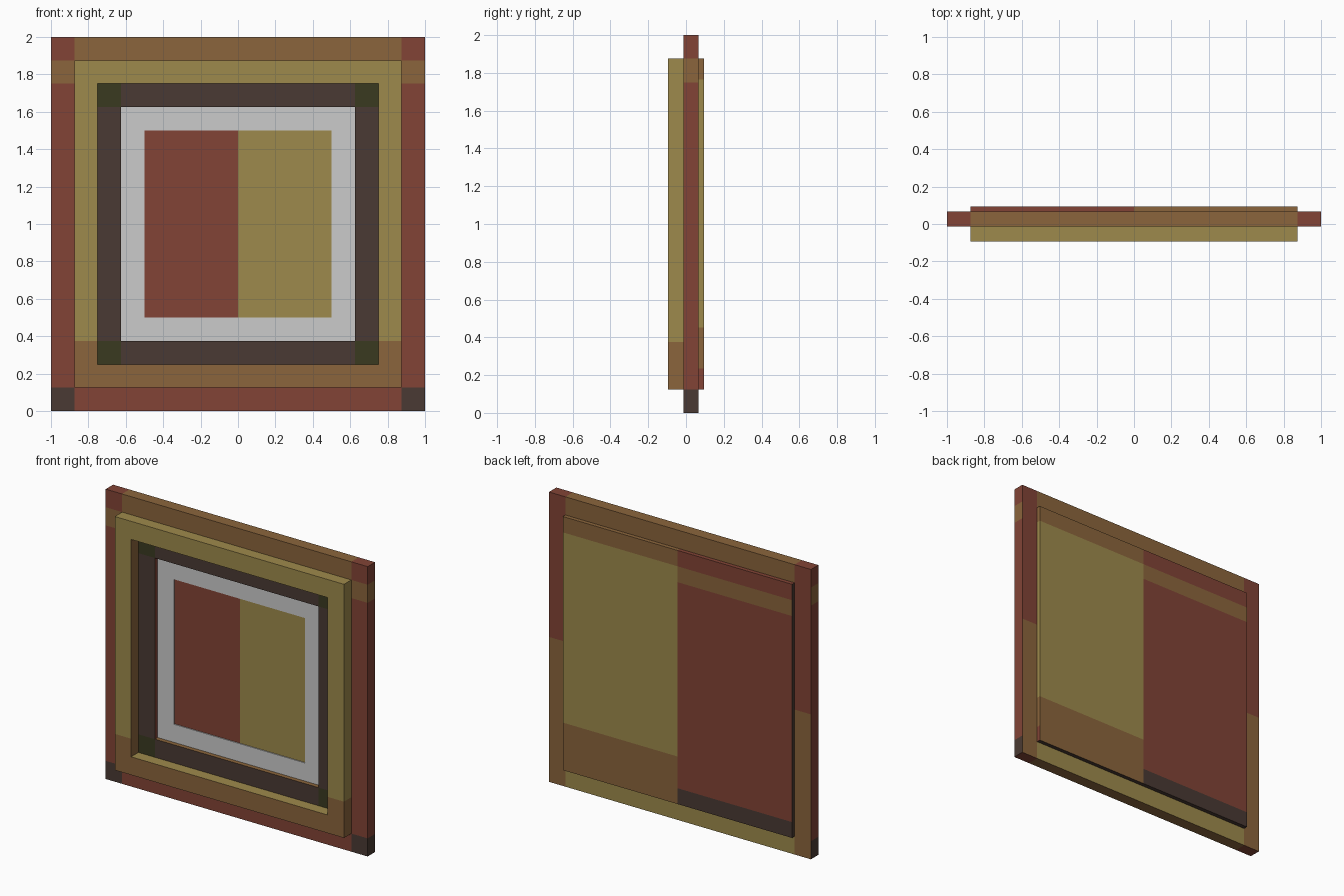
import bpy
import bmesh
from mathutils import Vector

if "Cube" in bpy.data.objects:
    bpy.data.objects.remove(bpy.data.objects["Cube"], do_unlink=True)


def linear(v):
    v /= 255
    return v / 12.92 if v <= 0.04045 else ((v + 0.055) / 1.055) ** 2.4


def material(name, *rgb):
    mat = bpy.data.materials.new(name)
    colour = tuple(linear(v) for v in rgb) + (1.0,)
    mat.use_nodes = True
    mat.diffuse_color = colour
    mat.node_tree.nodes["Principled BSDF"].inputs["Base Color"].default_value = colour
    return mat


PALETTE = [
    material("red_wood", 130, 68, 54),
    material("brown_wood", 139, 101, 60),
    material("tan_wood", 158, 138, 76),
    material("dark_wood", 74, 58, 51),
    material("dark_green", 58, 58, 32),
    material("pale_mat", 203, 203, 203),
]
RED, BROWN, TAN, DARK, GREEN, PALE = range(6)
MIDDLE = 1.0  # height of the centre


def panel(name, outer, inner, front, back, rule, z_cuts=(), x_cuts=()):
    """Square slab, or a square ring when inner > 0, coloured by a rule."""
    bm = bmesh.new()
    steps = [-outer, -inner, inner, outer] if inner else [-outer, outer]
    n = len(steps)
    grid = [[bm.verts.new((x, front, MIDDLE + z)) for z in steps] for x in steps]
    for i in range(n - 1):
        for j in range(n - 1):
            if inner and i == j == 1:
                continue
            bm.faces.new((grid[i][j], grid[i + 1][j], grid[i + 1][j + 1], grid[i][j + 1]))
    made = bmesh.ops.extrude_face_region(bm, geom=bm.faces[:])
    verts = [g for g in made["geom"] if isinstance(g, bmesh.types.BMVert)]
    bmesh.ops.translate(bm, verts=verts, vec=(0, back - front, 0))

    # Cut the faces where the colours change
    cuts = [((0, 0, z), (0, 0, 1)) for z in z_cuts] + [((x, 0, 0), (1, 0, 0)) for x in x_cuts]
    for co, no in cuts:
        bmesh.ops.bisect_plane(bm, geom=bm.verts[:] + bm.edges[:] + bm.faces[:],
                               plane_co=Vector(co), plane_no=Vector(no))
    bmesh.ops.recalc_face_normals(bm, faces=bm.faces[:])
    for face in bm.faces:
        face.material_index = rule(face.calc_center_median(), face.normal)

    mesh = bpy.data.meshes.new(name)
    bm.to_mesh(mesh)
    bm.free()
    for mat in PALETTE:
        mesh.materials.append(mat)
    obj = bpy.data.objects.new(name, mesh)
    bpy.context.collection.objects.link(obj)
    return obj


def outer_rule(c, n):
    side = abs(c.x) > 0.875
    if n.y > 0.5:
        if side:
            return RED if c.z > MIDDLE else BROWN
        return BROWN if c.z > MIDDLE else TAN
    if abs(n.z) > 0.5:
        return RED if side else BROWN
    if side:
        if c.z < 0.125:
            return DARK
        return BROWN if 1.75 < c.z < 1.875 else RED
    return BROWN if c.z > MIDDLE else RED


def inner_rule(c, n):
    if abs(c.x) < 0.76 and n.x > 0.5:
        return BROWN
    if n.z > 0.5:
        return TAN
    return BROWN if c.z < 0.375 else TAN


def recess_rule(c, n):
    if n.x > 0.5:
        return RED
    if n.z > 0.5:
        return BROWN
    corner = abs(c.x) > 0.625 and abs(c.z - MIDDLE) > 0.625
    return GREEN if corner else DARK


def picture_rule(c, n):
    return RED if c.x < 0 else TAN


PIXEL = 1.75 / 16  # height of one colour band on the backing
BANDS = [0.125 + PIXEL * k for k in (1, 3, 14, 15)]


def backing_rule(c, n):
    low, mid, high, top = BANDS
    if n.z > 0.5:
        return RED if c.x < 0 else BROWN
    if n.z < -0.5 or n.x < -0.5:
        return DARK
    if n.x > 0.5 and c.z < low:
        return RED
    if c.x > 0:
        return TAN if mid < c.z < top else BROWN
    if c.z < low:
        return DARK
    return BROWN if high < c.z < top else RED


# Nested frames, from the outside in, all seated on the backing
SEAT = 0.03
FACE = -0.0145
panel("outer_frame", 1.0, 0.875, FACE, 0.066, outer_rule, z_cuts=(MIDDLE, 1.75))
panel("raised_frame", 0.875, 0.75, -0.094, SEAT, inner_rule, z_cuts=(0.375,))
panel("recessed_frame", 0.75, 0.625, FACE, SEAT, recess_rule)
panel("mat_border", 0.625, 0.5, 0.0156, SEAT, lambda c, n: PALE)
panel("picture", 0.5, 0, 0.0225, SEAT, picture_rule, x_cuts=(0,))
panel("backing", 0.875, 0, SEAT, 0.094, backing_rule, z_cuts=BANDS, x_cuts=(0,))
